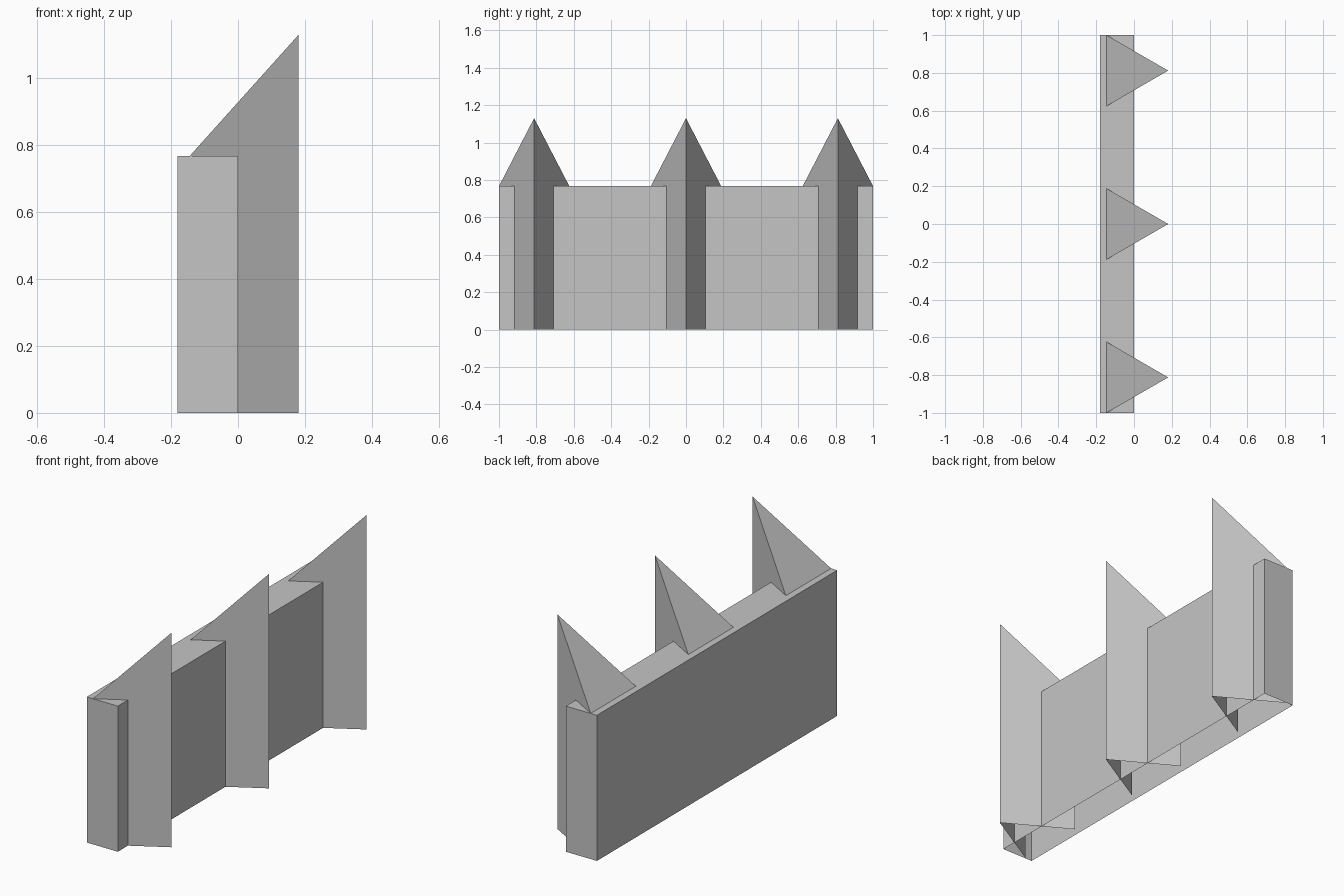
import bpy, bmesh

cube = bpy.data.objects.get("Cube")
if cube:
    bpy.data.objects.remove(cube, do_unlink=True)

WALL_H, PEAK_H = 0.767, 1.13
BACK_X, FRONT_X = -0.181, 0.181
SPIKE_BACK_X, SPIKE_HALF_W = -0.145, 0.188

gray = bpy.data.materials.new("plain_gray")
gray.use_nodes = True
color = (0.56, 0.56, 0.56, 1)
gray.diffuse_color = color
gray.node_tree.nodes["Principled BSDF"].inputs["Base Color"].default_value = color


def add_object(name, bm, location=(0, 0, 0)):
    bmesh.ops.recalc_face_normals(bm, faces=bm.faces)
    mesh = bpy.data.meshes.new(name)
    bm.to_mesh(mesh)
    bm.free()
    mesh.materials.append(gray)
    obj = bpy.data.objects.new(name, mesh)
    obj.location = location
    bpy.context.collection.objects.link(obj)


# Long wall, open underneath
bm = bmesh.new()
bmesh.ops.create_cube(bm, size=1)
bmesh.ops.scale(bm, vec=(-BACK_X, 2, WALL_H), verts=bm.verts)
bmesh.ops.translate(bm, vec=(BACK_X / 2, 0, WALL_H / 2), verts=bm.verts)
under = [f for f in bm.faces if f.calc_center_median().z < 0.01]
bmesh.ops.delete(bm, geom=under, context='FACES_ONLY')
add_object("wall", bm)


# Wedge buttress: two upright sides meeting at the front, one sloping top
def buttress(name, y):
    bm = bmesh.new()
    peak = bm.verts.new((FRONT_X, 0, PEAK_H))
    foot = bm.verts.new((FRONT_X, 0, 0))
    shoulders = []
    for side in (-1, 1):
        low, high = (bm.verts.new((SPIKE_BACK_X, side * SPIKE_HALF_W, z))
                     for z in (0, WALL_H))
        ring = (foot, peak, high, low)
        bm.faces.new(ring if side > 0 else ring[::-1])
        shoulders.append(high)
    bm.faces.new((peak, shoulders[1], shoulders[0]))
    # Orient the open shell outward
    bmesh.ops.recalc_face_normals(bm, faces=bm.faces)
    add_object(name, bm, (0, y, 0))


for name, y in (("front", -0.812), ("middle", 0), ("rear", 0.812)):
    buttress(name + "_buttress", y)
